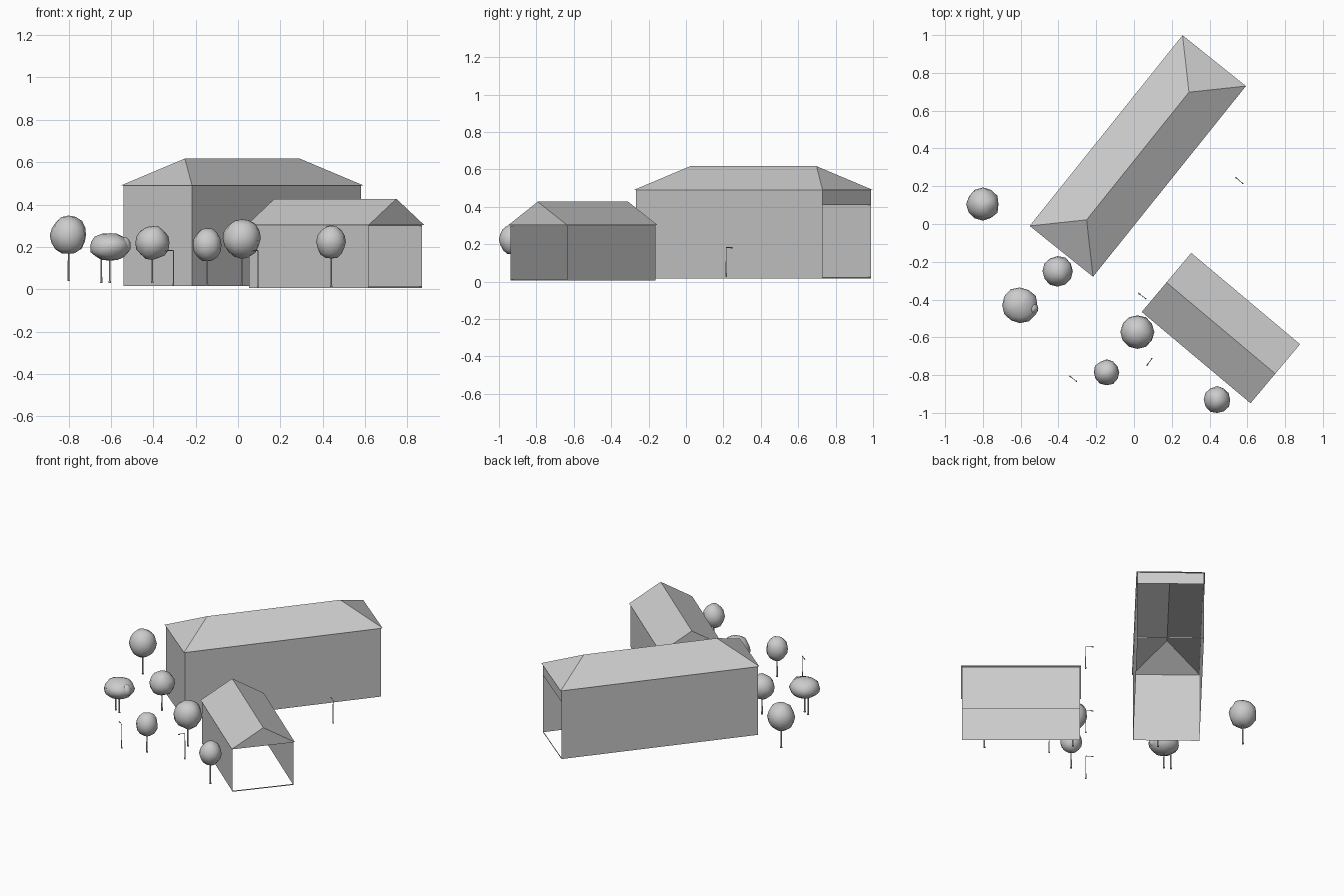
import bpy, bmesh, math, random
from mathutils import Vector, Matrix, noise

if "Cube" in bpy.data.objects:
    bpy.data.objects.remove(bpy.data.objects["Cube"])

random.seed(4)


def make(name, verts, faces, place=None):
    me = bpy.data.meshes.new(name)
    me.from_pydata(verts, [], faces)
    ob = bpy.data.objects.new(name, me)
    bpy.context.collection.objects.link(ob)
    if place:
        ob.matrix_world = place
    return ob


def from_bm(name, bm, smooth=False):
    me = bpy.data.meshes.new(name)
    bm.to_mesh(me)
    bm.free()
    for p in me.polygons:
        p.use_smooth = smooth
    ob = bpy.data.objects.new(name, me)
    bpy.context.collection.objects.link(ob)
    return ob


def house(name, centre, angle, l, w, base, eave, ridge, hip, sill, lintel):
    """Sheet walls open at the +l end, with a hipped (hip > 0) or gabled roof."""
    place = Matrix.Translation((*centre, 0)) @ Matrix.Rotation(math.radians(angle), 4, 'Z')
    a, b = l - 0.008, w - 0.008
    # three closed walls
    plan = [(a, b), (-a, b), (-a, -b), (a, -b)]
    verts = [(x, y, z) for z in (base, eave) for x, y in plan]
    make(name + "_walls", verts, [(i, i + 1, i + 5, i + 4) for i in range(3)], place)
    # strips above and below the open end
    for part, z0, z1 in (("sill", base, base + sill), ("lintel", eave - lintel, eave)):
        make(name + "_" + part,
             [(a, -b, z0), (a, b, z0), (a, b, z1), (a, -b, z1)], [(0, 1, 2, 3)], place)
    # roof without ceiling
    r = l - hip
    verts = [(-l, -w, eave), (l, -w, eave), (l, w, eave), (-l, w, eave), (-r, 0, ridge), (r, 0, ridge)]
    make(name + "_roof", verts, [(0, 1, 5, 4), (2, 3, 4, 5), (1, 2, 5), (3, 0, 4)], place)


def rod(bm, p, q, r1, r2, sides=6):
    p, q = Vector(p), Vector(q)
    d = q - p
    m = Matrix.Translation((p + q) / 2) @ d.to_track_quat('Z', 'Y').to_matrix().to_4x4()
    bmesh.ops.create_cone(bm, cap_ends=True, segments=sides, radius1=r1, radius2=r2,
                          depth=d.length, matrix=m)


def trunk(name, x, y, z0, z1):
    bm = bmesh.new()
    rod(bm, (x, y, z0), (x, y, z1), 0.005, 0.0035)
    rod(bm, (x, y, z0), (x, y, z0 + 0.008), 0.007, 0.006)
    from_bm(name, bm, False)


def crown(name, x, y, z, r, rz, segs=12, rings=8):
    bm = bmesh.new()
    bmesh.ops.create_uvsphere(bm, u_segments=segs, v_segments=rings, radius=1)
    seed = Vector((x * 37, y * 23, z * 11))
    for v in bm.verts:
        k = 1 + 0.09 * noise.noise(v.co * 1.8 + seed)
        v.co = Vector((x + v.co.x * r * k, y + v.co.y * r * k, z + v.co.z * rz * k))
    from_bm(name, bm, True)


def lamp(name, x, y, z0, ax, ay):
    bm = bmesh.new()
    top = 0.183
    rod(bm, (x, y, z0), (x, y, top), 0.003, 0.002)
    rod(bm, (x, y, z0), (x, y, z0 + 0.01), 0.0045, 0.004)
    rod(bm, (x, y, top), (ax, ay, top), 0.002, 0.002)
    d = Vector((ax - x, ay - y, 0)).normalized() * 0.012
    rod(bm, (ax - d.x, ay - d.y, top - 0.002), (ax, ay, top - 0.002), 0.004, 0.004)
    from_bm(name, bm)


# buildings
house("long_hall", (0.02, 0.36), 51.27, 0.647, 0.215, 0.016, 0.49, 0.617, 0.214, 0.009, 0.08)
house("small_house", (0.46, -0.551), -40, 0.376, 0.204, 0.005, 0.303, 0.427, 0.0, 0.007, 0.005)

# trees: x, y, ground, crown centre, crown radius, crown half height
trees = [
    (-0.80, 0.105, 0.04, 0.255, 0.087, 0.091),
    (-0.605, -0.43, 0.03, 0.20, 0.096, 0.066),
    (-0.405, -0.25, 0.03, 0.22, 0.08, 0.08),
    (0.018, -0.572, 0.02, 0.24, 0.09, 0.093),
    (-0.145, -0.785, 0.015, 0.21, 0.069, 0.079),
    (0.44, -0.93, 0.01, 0.223, 0.07, 0.079),
]
for i, (x, y, g, z, r, rz) in enumerate(trees):
    trunk(f"tree_trunk_{i}", x, y, g, z)
    crown(f"tree_crown_{i}", x, y, z, r, rz)
# second stem and small side clump of the wide tree
trunk("tree_trunk_side", -0.645, -0.41, 0.03, 0.2)
crown("tree_crown_side", -0.54, -0.448, 0.207, 0.034, 0.04)

# street lamps: pole position, ground, arm end
lamps = [
    (0.575, 0.215, 0.025, 0.537, 0.248),
    (0.062, -0.395, 0.02, 0.023, -0.366),
    (0.094, -0.713, 0.005, 0.067, -0.75),
    (-0.305, -0.832, 0.018, -0.343, -0.804),
]
for i, spec in enumerate(lamps):
    lamp(f"street_lamp_{i}", *spec)
